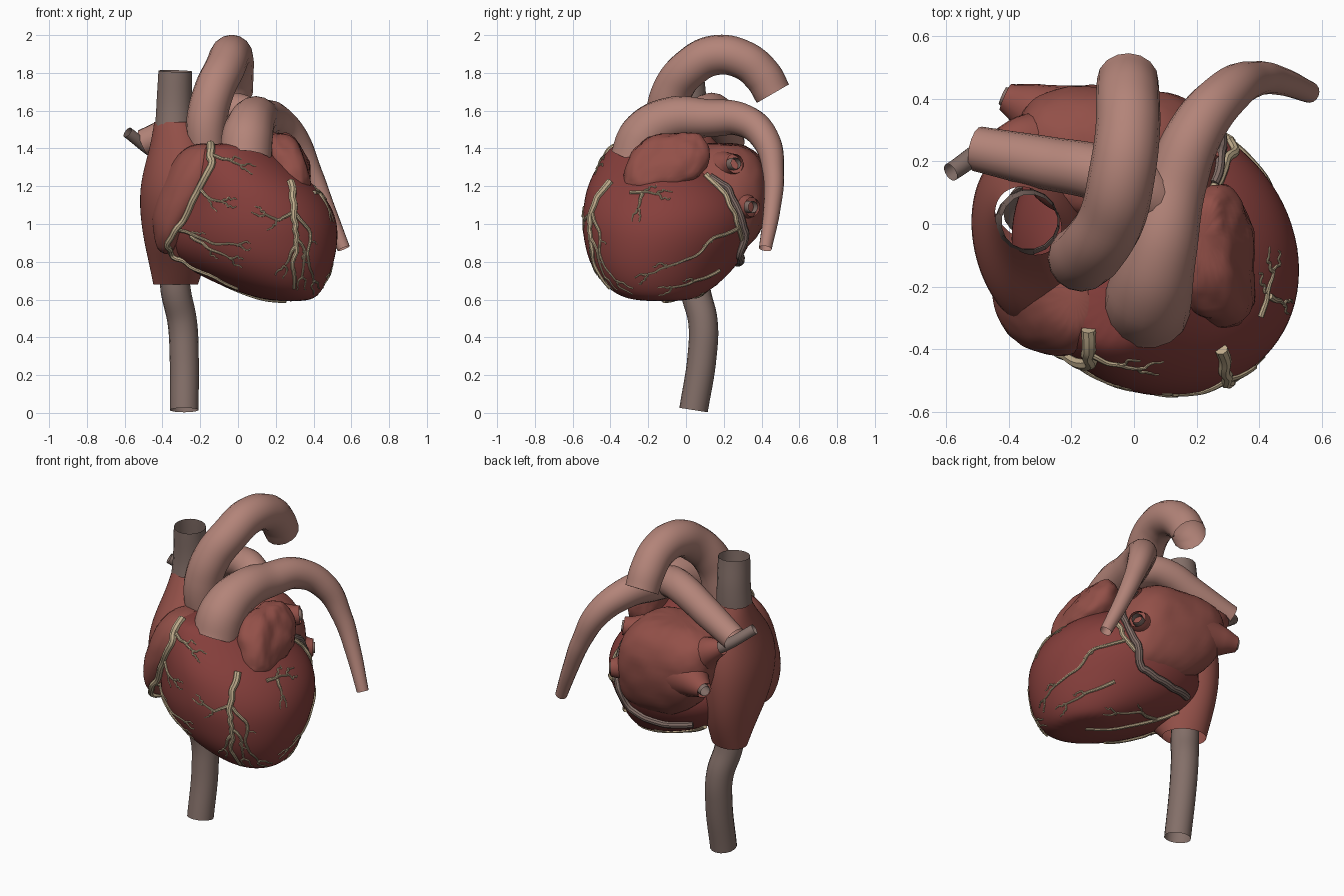
import bpy, bmesh, math, random
from mathutils import Vector
from mathutils.bvhtree import BVHTree

random.seed(4)
if "Cube" in bpy.data.objects:
    bpy.data.objects.remove(bpy.data.objects["Cube"], do_unlink=True)


def material(name, colour):
    mat = bpy.data.materials.new(name)
    mat.use_nodes = True
    mat.diffuse_color = (*colour, 1)
    mat.node_tree.nodes["Principled BSDF"].inputs["Base Color"].default_value = (*colour, 1)
    return mat


MUSCLE = material("muscle", (0.24, 0.05, 0.045))
ATRIUM = material("atrium", (0.29, 0.08, 0.065))
ARTERY = material("artery", (0.45, 0.23, 0.19))
VEIN = material("vein", (0.23, 0.16, 0.14))
CORONARY = material("coronary", (0.52, 0.41, 0.26))


def add_object(name, data, mat):
    obj = bpy.data.objects.new(name, data)
    bpy.context.collection.objects.link(obj)
    data.materials.append(mat)
    return obj


def loft(name, rings, mat, square=2.0, skew=0.0, unskew=0.0, capped=True, lumps=0.0, sides=20):
    """Skin skewed superellipse rings given as (z, x min, x max, y min, y max)."""
    bm = bmesh.new()
    loops = []
    for n, (z, x0, x1, y0, y1) in enumerate(rings):
        lean = skew - unskew * (n / (len(rings) - 1)) ** 3
        loop = []
        for i in range(sides):
            a = math.tau * i / sides
            c, s = math.cos(a), math.sin(a - lean)
            px = math.copysign(abs(c) ** (2 / square), c)
            py = math.copysign(abs(s) ** (2 / square), s)
            loop.append(bm.verts.new(((x0 + x1 + (x1 - x0) * px) / 2,
                                      (y0 + y1 + (y1 - y0) * py) / 2, z)))
        loops.append(loop)
    for low, high in zip(loops, loops[1:]):
        for i in range(sides):
            j = (i + 1) % sides
            bm.faces.new((low[i], low[j], high[j], high[i]))
    if capped:
        bm.faces.new(reversed(loops[0]))
        bm.faces.new(loops[-1])
    for face in bm.faces:
        face.smooth = True
    mesh = bpy.data.meshes.new(name)
    bm.to_mesh(mesh)
    bm.free()
    obj = add_object(name, mesh, mat)
    sub = obj.modifiers.new("smooth", 'SUBSURF')
    sub.levels = sub.render_levels = 2
    if lumps:
        clouds = bpy.data.textures.new(name + "_lumps", 'CLOUDS')
        clouds.noise_scale = 0.13
        bump = obj.modifiers.new("lumps", 'DISPLACE')
        bump.texture = clouds
        bump.strength = lumps
    return obj


def tube(name, paths, mat, sides=6, steps=8, closed=False):
    """Sweep round sections along smooth paths of (x, y, z, radius)."""
    curve = bpy.data.curves.new(name, 'CURVE')
    curve.dimensions = '3D'
    curve.bevel_depth = 1
    curve.bevel_resolution = sides
    curve.resolution_u = steps
    curve.use_fill_caps = closed
    for path in paths:
        spline = curve.splines.new('BEZIER')
        spline.bezier_points.add(len(path) - 1)
        for point, (x, y, z, r) in zip(spline.bezier_points, path):
            point.co = (x, y, z)
            point.radius = r
            point.handle_left_type = point.handle_right_type = 'AUTO'
    obj = add_object(name, curve, mat)
    bpy.ops.object.select_all(action='DESELECT')
    obj.select_set(True)
    bpy.context.view_layer.objects.active = obj
    bpy.ops.object.convert(target='MESH')
    bpy.ops.object.shade_smooth_by_angle()
    return obj


# Chambers
ventricles = loft("ventricles", [
    (0.59, 0.19, 0.37, -0.25, 0), (0.62, 0.05, 0.43, -0.37, 0.09),
    (0.7, -0.16, 0.48, -0.46, 0.2), (0.8, -0.33, 0.515, -0.52, 0.29),
    (0.9, -0.4, 0.535, -0.545, 0.35), (1, -0.4, 0.535, -0.56, 0.37),
    (1.1, -0.36, 0.5, -0.55, 0.34), (1.2, -0.32, 0.42, -0.53, 0.26),
    (1.3, -0.27, 0.29, -0.48, 0.12), (1.39, -0.22, 0.18, -0.42, 0),
    (1.43, -0.16, 0.14, -0.37, -0.06)], MUSCLE, skew=0.17, unskew=0.6)
right_atrium = loft("right_atrium", [
    (0.68, -0.45, -0.21, -0.06, 0.15), (0.8, -0.475, -0.17, -0.17, 0.2),
    (0.95, -0.51, -0.14, -0.32, 0.24), (1.15, -0.53, -0.1, -0.38, 0.25),
    (1.3, -0.5, -0.13, -0.32, 0.22), (1.42, -0.465, -0.17, -0.2, 0.17),
    (1.54, -0.445, -0.23, -0.1, 0.12)], ATRIUM, skew=0.22, capped=False)
right_auricle = loft("right_auricle", [
    (0.84, -0.43, -0.34, -0.28, -0.12), (0.95, -0.455, -0.31, -0.36, -0.1),
    (1.05, -0.455, -0.23, -0.4, -0.1), (1.2, -0.42, -0.14, -0.43, -0.1),
    (1.34, -0.35, -0.11, -0.41, -0.1), (1.43, -0.26, -0.11, -0.34, -0.13)],
    ATRIUM, skew=0.25, lumps=0.015)
left_atrium = loft("left_atrium", [
    (0.84, -0.06, 0.2, 0.1, 0.29), (0.92, -0.22, 0.27, 0, 0.38),
    (1.05, -0.34, 0.29, 0, 0.435), (1.2, -0.37, 0.275, 0, 0.45),
    (1.32, -0.38, 0.23, 0, 0.43), (1.4, -0.33, 0.15, 0.02, 0.36),
    (1.43, -0.2, 0.05, 0.08, 0.27)], ATRIUM, square=2.8, skew=0.17, lumps=0.02)
left_auricle = loft("left_auricle", [
    (1.185, 0.27, 0.37, -0.33, -0.08), (1.22, 0.2, 0.395, -0.34, 0.06),
    (1.33, 0.16, 0.38, -0.31, 0.13), (1.43, 0.15, 0.33, -0.26, 0.13),
    (1.485, 0.17, 0.27, -0.15, 0.08)], ATRIUM, square=2.9, lumps=0.045)

# Great arteries
tube("aorta", [[
    (-0.165, -0.1, 1.36, 0.1), (-0.165, -0.107, 1.55, 0.108), (-0.125, -0.07, 1.71, 0.107),
    (-0.07, 0.02, 1.825, 0.106), (-0.04, 0.15, 1.893, 0.106), (-0.02, 0.3, 1.87, 0.103),
    (-0.02, 0.405, 1.785, 0.102), (-0.02, 0.46, 1.69, 0.098)]], ARTERY)
tube("pulmonary_trunk", [[
    (0.04, -0.265, 1.34, 0.14), (0.05, -0.22, 1.46, 0.137), (0.08, -0.09, 1.55, 0.12),
    (0.13, 0.12, 1.56, 0.1), (0.2, 0.3, 1.55, 0.088), (0.3, 0.42, 1.45, 0.075),
    (0.39, 0.463, 1.27, 0.056), (0.47, 0.455, 1.08, 0.045),
    (0.56, 0.42, 0.87, 0.034)]], ARTERY)
tube("right_pulmonary_artery", [[
    (0.11, 0.05, 1.55, 0.09), (0, 0.12, 1.6, 0.092), (-0.1, 0.16, 1.595, 0.09),
    (-0.28, 0.195, 1.52, 0.085), (-0.5, 0.24, 1.43, 0.072)]], ARTERY)

# Caval veins
tube("upper_vena_cava", [[
    (-0.34, 0.005, 1.45, 0.104), (-0.338, 0.015, 1.62, 0.096), (-0.333, 0.005, 1.81, 0.09)]], VEIN)
tube("lower_vena_cava", [[
    (-0.34, 0.04, 0.78, 0.078), (-0.33, 0.05, 0.65, 0.08), (-0.295, 0.09, 0.48, 0.078),
    (-0.285, 0.085, 0.3, 0.077), (-0.285, 0.04, 0.015, 0.076)]], VEIN)

# Pulmonary veins: a flared sleeve on the atrium with a stub inside
sleeves = {
    "left_upper": [(0.15, 0.2, 1.3, 0.09), (0.21, 0.24, 1.315, 0.06), (0.245, 0.26, 1.32, 0.052)],
    "left_lower": [(0.18, 0.29, 1.1, 0.09), (0.24, 0.33, 1.09, 0.06), (0.27, 0.35, 1.09, 0.05)],
    "right_upper": [(-0.24, 0.25, 1.25, 0.14), (-0.35, 0.27, 1.33, 0.08), (-0.43, 0.26, 1.37, 0.045)],
    "right_lower": [(-0.18, 0.29, 1.17, 0.17), (-0.32, 0.365, 1.16, 0.088), (-0.41, 0.405, 1.15, 0.045)],
}
for side, sleeve in sleeves.items():
    tube(side + "_vein_sleeve", [sleeve], ATRIUM)
    start, end = Vector(sleeve[1][:3]), Vector(sleeve[2][:3])
    tip = end + (end - start).normalized() * 0.01
    if side == "right_upper":
        tip = Vector((-0.585, 0.165, 1.485))
    tube(side + "_pulmonary_vein", [[(*start, 0.033), (*end, 0.033), (*tip, 0.03)]], VEIN)

# Surface vessels are dropped onto the chambers along one axis
bpy.context.view_layer.update()
depsgraph = bpy.context.evaluated_depsgraph_get()
trees = [BVHTree.FromObject(o, depsgraph)
         for o in (ventricles, right_atrium, right_auricle, left_atrium, left_auricle)]
CASTS = {
    "front": lambda u, v: (Vector((u, -3, v)), Vector((0, 1, 0))),
    "back": lambda u, v: (Vector((u, 3, v)), Vector((0, -1, 0))),
    "left": lambda u, v: (Vector((3, u, v)), Vector((-1, 0, 0))),
    "under": lambda u, v: (Vector((u, v, -3)), Vector((0, 0, 1))),
}


def drape(view, points, r_start, r_end, wiggle=0.006):
    flat = []
    for a, b in zip(points, points[1:]):
        flat += [Vector(a).lerp(Vector(b), k / 3) for k in range(3)]
    flat.append(Vector(points[-1]))
    path = []
    for i, p in enumerate(flat):
        r = r_start + (r_end - r_start) * i / (len(flat) - 1)
        u, v = (c + random.uniform(-wiggle, wiggle) for c in p)
        origin, ray = CASTS[view](u, v)
        hits = [h for h in (t.ray_cast(origin, ray) for t in trees) if h[0]]
        if hits:
            spot, normal = min(hits, key=lambda h: h[3])[:2]
            if normal.dot(ray) > 0:
                normal = -normal
            path.append((*(spot + normal * r * 0.3), r))
    return path


def branch(view, points, r=0.011):
    """A tapering branch that ends in a fork and carries a few side twigs."""
    paths = [drape(view, points, r, 0.005)]
    for k in range(1, len(points)):
        a, b = Vector(points[k - 1]), Vector(points[k])
        along = (b - a).normalized()
        across = Vector((-along.y, along.x))
        last = k == len(points) - 1
        for sign in (-1, 1) if last else [random.choice((-1, 1))] * (k % 2):
            mid = b + along * 0.03 + across * sign * 0.02
            paths.append(drape(view, [b, mid, mid + along * 0.04], 0.006, 0.003))
    return [p for p in paths if len(p) > 1]


def vessel_tree(name, view, trunk, radii, branches):
    paths = [drape(view, trunk, *radii)]
    for points in branches:
        paths += branch(view, points)
    return tube(name, paths, CORONARY, sides=2, steps=3, closed=True)


vessel_tree("right_coronary", "front", [
    (-0.14, 1.42), (-0.14, 1.32), (-0.21, 1.17), (-0.3, 1.02), (-0.38, 0.89),
    (-0.34, 0.83), (-0.2, 0.75), (0, 0.66)], (0.023, 0.01), [
    [(-0.33, 0.98), (-0.25, 0.95), (-0.13, 0.9), (0, 0.89)],
    [(-0.25, 0.94), (-0.15, 0.87), (-0.04, 0.82)],
    [(-0.21, 1.19), (-0.15, 1.13), (-0.08, 1.12)],
    [(-0.14, 1.36), (-0.05, 1.34), (0.02, 1.31)]])
vessel_tree("front_descending_coronary", "front", [
    (0.28, 1.22), (0.29, 1.1), (0.3, 1), (0.31, 0.9), (0.29, 0.78), (0.3, 0.66)],
    (0.021, 0.009), [
    [(0.29, 1.06), (0.21, 1.02), (0.14, 1.05)],
    [(0.3, 1.05), (0.38, 0.96), (0.37, 0.8), (0.4, 0.7)],
    [(0.3, 0.96), (0.35, 0.86), (0.34, 0.72)],
    [(0.3, 0.88), (0.25, 0.78)]])
vessel_tree("circumflex_coronary", "left", [
    (0.1, 1.25), (0.18, 1.19), (0.25, 1.05), (0.29, 0.92)], (0.018, 0.013), [
    [(0.28, 0.98), (0.15, 0.93), (0.05, 0.83), (-0.1, 0.78), (-0.2, 0.73)],
    [(0.18, 0.75), (0.05, 0.7), (-0.08, 0.66)],
    [(-0.29, 1.16), (-0.22, 1.17), (-0.15, 1.16)],
    [(-0.23, 1.16), (-0.25, 1.08)]])
vessel_tree("lower_coronary", "under", [
    (-0.22, 0.12), (-0.05, 0.05), (0.1, -0.03), (0.25, -0.12)], (0.014, 0.008), [
    [(-0.1, 0.07), (0.05, 0.12), (0.2, 0.08)]])
sinus = (drape("left", [(0.13, 1.25), (0.22, 1.19), (0.28, 1.05), (0.31, 0.95)], 0.018, 0.022, 0)
         + drape("back", [(0.18, 0.84), (0.08, 0.81), (-0.05, 0.8), (-0.2, 0.82)], 0.022, 0.022, 0))
tube("coronary_sinus", [sinus], VEIN, sides=3, steps=4, closed=True)
